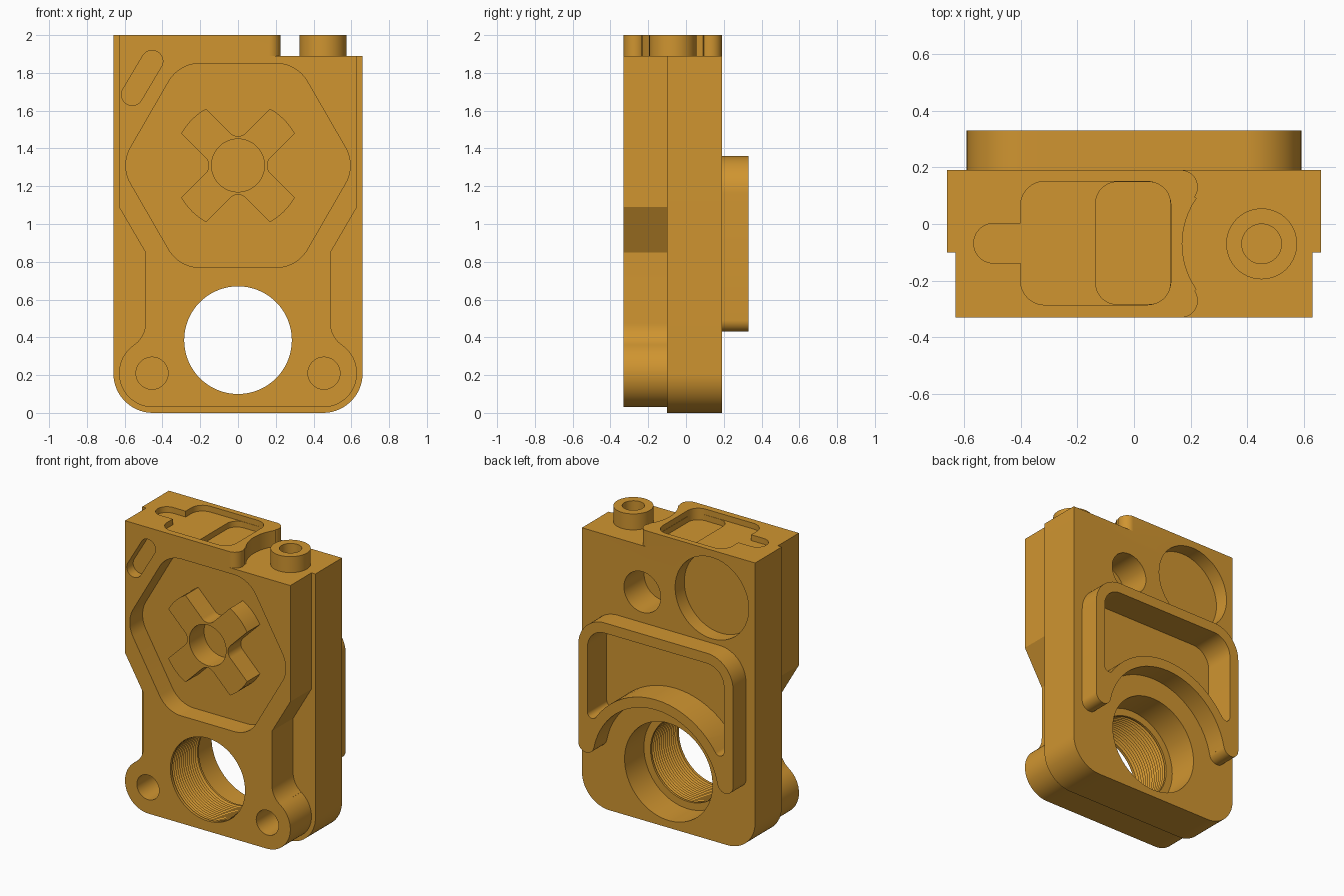
import bpy
import bmesh
from math import sin, cos, radians, ceil, hypot, tan, acos, atan2, degrees
from mathutils import Vector

cube = bpy.data.objects.get("Cube")
if cube:
    bpy.data.objects.remove(cube, do_unlink=True)

brass = bpy.data.materials.new("brass_yellow")
brass.use_nodes = True
colour = (0.63, 0.30, 0.03, 1.0)
brass.diffuse_color = colour
brass.node_tree.nodes["Principled BSDF"].inputs["Base Color"].default_value = colour


# ---- profile helpers ----
def arc(cx, cy, r, a0, a1):
    n = max(2, ceil(abs(a1 - a0) / 6))
    angles = [radians(a0 + (a1 - a0) * i / n) for i in range(n + 1)]
    return [(cx + r * cos(a), cy + r * sin(a)) for a in angles]


def circle(cx, cy, r):
    return arc(cx, cy, r, 0, 360)


def rounded(corners, r):
    """Convex polygon with every corner filleted by r."""
    pts = []
    for i, c in enumerate(corners):
        p = Vector(c)
        u = (Vector(corners[i - 1]) - p).normalized()
        v = (Vector(corners[(i + 1) % len(corners)]) - p).normalized()
        half = acos(u.dot(v)) / 2
        mid = p + (u + v).normalized() * (r / sin(half))
        start = p + u * (r / tan(half)) - mid
        end = p + v * (r / tan(half)) - mid
        a0 = degrees(atan2(start.y, start.x))
        turn = (degrees(atan2(end.y, end.x)) - a0 + 180) % 360 - 180
        pts += arc(mid.x, mid.y, r, a0, a0 + turn)
    return pts


def box(x0, x1, y0, y1):
    return [(x0, y0), (x1, y0), (x1, y1), (x0, y1)]


def slot(ax, ay, bx, by, r):
    a = degrees(atan2(by - ay, bx - ax))
    return arc(bx, by, r, a - 90, a + 90) + arc(ax, ay, r, a + 90, a + 270)


def mirrored(half):
    return half + [(-x, z) for x, z in reversed(half)]


# ---- solid helpers ----
def finish(name, bm):
    bmesh.ops.recalc_face_normals(bm, faces=bm.faces)
    mesh = bpy.data.meshes.new(name)
    bm.to_mesh(mesh)
    bm.free()
    mesh.materials.append(brass)
    obj = bpy.data.objects.new(name, mesh)
    bpy.context.collection.objects.link(obj)
    return obj


def prism(name, profile, axis, lo, hi):
    """Extrude an (x, z) profile along y, or an (x, y) profile along z."""
    pts = []
    for p in profile:
        if not pts or hypot(p[0] - pts[-1][0], p[1] - pts[-1][1]) > 1e-4:
            pts.append(p)
    if hypot(pts[0][0] - pts[-1][0], pts[0][1] - pts[-1][1]) < 1e-4:
        pts.pop()
    bm = bmesh.new()
    rows = []
    for h in (lo, hi):
        rows.append([bm.verts.new((a, h, b) if axis == "y" else (a, b, h)) for a, b in pts])
    bm.faces.new(rows[0])
    bm.faces.new(rows[1])
    for i in range(len(pts)):
        bm.faces.new((rows[0][i - 1], rows[0][i], rows[1][i], rows[1][i - 1]))
    return finish(name, bm)


def lathe_y(name, cx, cz, rings, n=72):
    bm = bmesh.new()
    rows = []
    for y, r in rings:
        rows.append([bm.verts.new((cx + r * cos(radians(360 * i / n)), y,
                                   cz + r * sin(radians(360 * i / n)))) for i in range(n)])
    bm.faces.new(rows[0])
    bm.faces.new(rows[-1])
    for a, b in zip(rows, rows[1:]):
        for i in range(n):
            bm.faces.new((a[i - 1], a[i], b[i], b[i - 1]))
    return finish(name, bm)


def combine(target, tool, operation):
    mod = target.modifiers.new("combine", "BOOLEAN")
    mod.operation = operation
    mod.solver = "EXACT"
    mod.object = tool
    bpy.context.view_layer.objects.active = target
    bpy.ops.object.modifier_apply(modifier=mod.name)
    bpy.data.objects.remove(tool, do_unlink=True)


FRONT, STEP, BACK = -0.33, -0.10, 0.19
DECK, TOP = 1.89, 2.0
BORE_Z, HEX_Z = 0.385, 1.31

# back plate with rounded lower corners
housing = prism("housing", mirrored([(0.66, DECK)] + arc(0.45, 0.21, 0.21, 0, -90)),
                "y", STEP, BACK)

# waisted front plate with two lower lobes
side = [(0.63, DECK), (0.63, 1.09), (0.49, 0.85)]
side += arc(0.63, 0.475, 0.14, 180, 235.8) + arc(0.45, 0.21, 0.18, 55.8, -90)
combine(housing, prism("front_plate", mirrored(side), "y", FRONT, 0.0), "UNION")

# raised top block, scooped around the post
plan = [(-0.66, BACK)] + arc(0.165, 0.13, 0.06, 90, -35) + arc(0.45, -0.07, 0.28, 145, 215)
plan += arc(0.165, -0.27, 0.06, 35, -90) + [(-0.63, FRONT), (-0.63, STEP), (-0.66, STEP)]
combine(housing, prism("top_block", plan, "z", 1.8, TOP), "UNION")
combine(housing, prism("post", circle(0.45, -0.07, 0.125), "z", 1.8, TOP), "UNION")

# arched frame on the back
rim = arc(0.39, 1.16, 0.2, 90, 0) + arc(0.53, 0.49, 0.06, 0, -168.8)
rim += arc(0, BORE_Z, 0.48, 11.2, 90)
combine(housing, prism("back_frame", mirrored(rim), "y", 0.15, 0.33), "UNION")

# recess inside the frame
recess = arc(0.39, 1.16, 0.13, 90, 0) + arc(0.485, 0.712, 0.035, 0, -146)
recess += arc(0, BORE_Z, 0.55, 34, 90)
cutters = [prism("frame_recess", mirrored(recess), "y", 0.12, 0.4)]

# hexagonal front pocket
hexagon = [(0.6235 * cos(radians(a)), HEX_Z + 0.6235 * sin(radians(a))) for a in range(0, 360, 60)]
cutters.append(prism("hex_pocket", rounded(hexagon, 0.19), "y", -0.4, FRONT + 0.14))

# threaded bore with a counterbore behind it
rings = [(-0.4, 0.285), (-0.315, 0.285)]
pitch = 0.021
for i in range(13):
    y = -0.31 + pitch * i
    rings += [(y, 0.285), (y + pitch / 2, 0.302)]
rings += [(-0.035, 0.285), (-0.02, 0.285), (-0.02, 0.335), (0.4, 0.335)]
cutters.append(lathe_y("threaded_bore", 0, BORE_Z, rings))

# round holes and slanted slot
for s in (-1, 1):
    cutters.append(prism("lobe_hole", circle(s * 0.455, 0.21, 0.085), "y", -0.4, -0.1 - 0.02))
cutters += [
    prism("small_back_hole", circle(0.20, 1.57, 0.14), "y", -0.03, 0.4),
    prism("large_back_hole", circle(-0.33, 1.67, 0.28), "y", 0.09, 0.4),
    prism("slanted_slot", slot(-0.56, 1.685, -0.455, 1.862, 0.057), "y", -0.4, FRONT + 0.07),
    prism("post_hole", circle(0.45, -0.07, 0.07), "z", 1.7, 2.1),
    prism("top_pocket", rounded(box(-0.40, 0.13, -0.285, 0.15), 0.085), "z", TOP - 0.04, 2.1),
    prism("top_slot", slot(-0.495, -0.068, -0.3, -0.068, 0.07), "z", TOP - 0.04, 2.1),
    prism("top_deep_pocket", rounded(box(-0.135, 0.128, -0.283, 0.148), 0.075), "z", TOP - 0.08, 2.1),
]
for cutter in cutters:
    combine(housing, cutter, "DIFFERENCE")

# four-armed hub standing in the hexagonal pocket
R, ARM, FIL = 0.345, 0.092, 0.06
spread = degrees(atan2(ARM, (R * R - ARM * ARM) ** 0.5))
hub = []
for k in range(4):
    a = 45 + 90 * k
    hub += arc(0, HEX_Z, R, a - spread, a + spread)
    d = (ARM + FIL) * 2 ** 0.5
    b = radians(a + 45)
    hub += arc(d * cos(b), HEX_Z + d * sin(b), FIL, a + 45 + 225 , a + 45 + 135)
combine(housing, prism("cross_hub", hub, "y", FRONT, -0.15), "UNION")
combine(housing, prism("hub_hole", circle(0, HEX_Z, 0.14), "y", -0.4, FRONT + 0.16), "DIFFERENCE")

# smooth curved walls, crisp edges
bpy.ops.object.select_all(action="DESELECT")
housing.select_set(True)
bpy.context.view_layer.objects.active = housing
bpy.ops.object.shade_smooth_by_angle(angle=radians(25))
